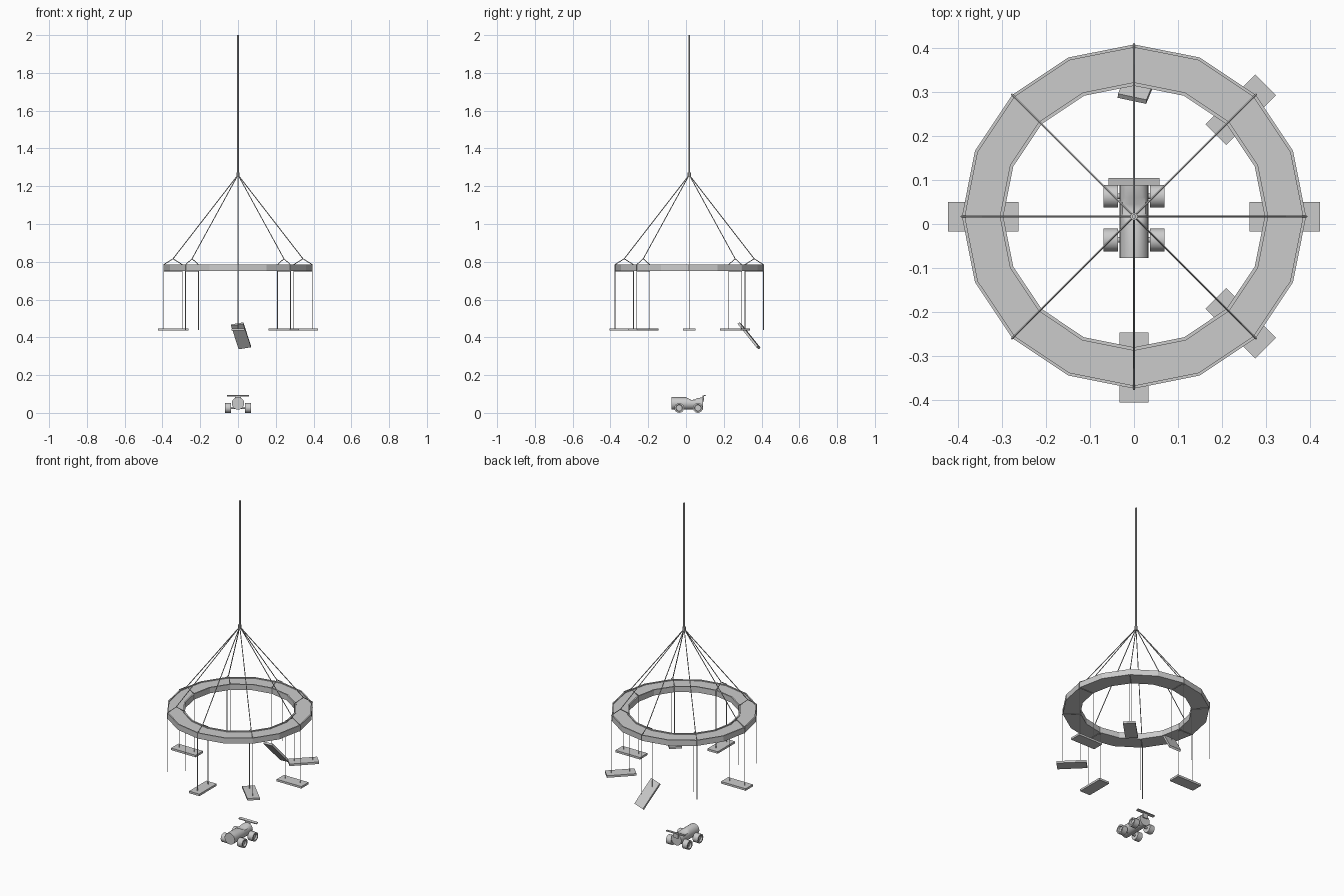
import bpy, bmesh, math
from mathutils import Vector, Matrix

if "Cube" in bpy.data.objects:
    bpy.data.objects.remove(bpy.data.objects["Cube"])

CY = 0.017                      # carousel centre in y
RO, RI = 0.391, 0.297           # ring radii
Z0, Z1 = 0.752, 0.785           # ring bottom / top


def finish(name, bm, smooth=False):
    bmesh.ops.recalc_face_normals(bm, faces=bm.faces[:])
    me = bpy.data.meshes.new(name)
    bm.to_mesh(me)
    bm.free()
    ob = bpy.data.objects.new(name, me)
    bpy.context.collection.objects.link(ob)
    if smooth:
        bpy.ops.object.select_all(action='DESELECT')
        ob.select_set(True)
        bpy.context.view_layer.objects.active = ob
        bpy.ops.object.shade_smooth_by_angle(angle=math.radians(35))
    return ob


def rod(bm, a, b, r, n=6):
    a, b = Vector(a), Vector(b)
    d = b - a
    m = Matrix.Translation((a + b) / 2) @ d.to_track_quat('Z', 'Y').to_matrix().to_4x4()
    bmesh.ops.create_cone(bm, cap_ends=True, segments=n, radius1=r, radius2=r,
                          depth=d.length, matrix=m)


def box(bm, size, m):
    bmesh.ops.create_cube(bm, size=1, matrix=m @ Matrix.Diagonal((*size, 1)))


def bridge(bm, loops, closed):
    n = len(loops[0])
    pairs = zip(loops, loops[1:] + loops[:1]) if closed else zip(loops, loops[1:])
    for p, q in pairs:
        for i in range(n):
            j = (i + 1) % n
            bm.faces.new((p[i], p[j], q[j], q[i]))


def polar(deg, r, z):
    a = math.radians(deg)
    return Vector((r * math.cos(a), CY + r * math.sin(a), z))


# 16-sided ring with a shallow rim on both edges
bm = bmesh.new()
profile = [(RI, Z0), (RO, Z0), (RO, Z1), (RO - .007, Z1), (RO - .007, Z1 - .005),
           (RI + .008, Z1 - .005), (RI + .008, Z1), (RI, Z1)]
bridge(bm, [[bm.verts.new(polar(k * 22.5, r, z)) for r, z in profile]
            for k in range(16)], True)
finish("ring", bm)

# Centre pole and collar
bm = bmesh.new()
rod(bm, (0, CY, 1.25), (0, CY, 2.0), 0.005, 8)
finish("hanging_pole", bm)
bm = bmesh.new()
rod(bm, (0, CY, 1.248), (0, CY, 1.272), 0.009, 8)
finish("pole_collar", bm)

# Eight cable sets: apex cable, split over the ring, two hanging ropes
for k in range(8):
    d = k * 45
    o, i = RO + .002, RI - .002
    bm = bmesh.new()
    peak = polar(d, 0.344, 0.816)
    rod(bm, (0, CY, 1.26), peak, 0.0024)
    for r in (o, i):
        rod(bm, peak, polar(d, r, Z1), 0.0022)
        rod(bm, polar(d, r, Z1), polar(d, r, 0.438), 0.0019, 4)
    rod(bm, polar(d, o, Z0 - .001), polar(d, i, Z0 - .001), 0.0019, 4)
    finish(f"ropes_{k}", bm)

# Level swing seats; two places have lost theirs
for d in (0, 45, 180, 270, 315):
    bm = bmesh.new()
    box(bm, (0.16, 0.067, 0.012),
        Matrix.Translation(polar(d, 0.343, 0.441)) @ Matrix.Rotation(math.radians(d), 4, 'Z'))
    finish(f"seat_{d}", bm)

# Broken seat dangling at the back
bm = bmesh.new()
u = Vector((0.042, 0.102, -0.128)).normalized()
v = Vector((0.063, -0.0134, 0.010))
v = (v - u * v.dot(u)).normalized()
m = Matrix((u, v, u.cross(v))).transposed().to_4x4()
box(bm, (0.164, 0.067, 0.012), Matrix.Translation((0.016, 0.334, 0.408)) @ m)
finish("broken_seat", bm)

# Toy car body: round loft with a cockpit dip
bm = bmesh.new()
loops = []
for y, top in [(-.077, .083), (0.0, .083), (.012, .077), (.028, .069),
               (.045, .070), (.06, .078), (.09, .083)]:
    ring = []
    for s in range(20):
        a = math.tau * s / 20
        ring.append(bm.verts.new((.033 * math.cos(a), y, min(.05 + .033 * math.sin(a), top))))
    loops.append(ring)
bridge(bm, loops, False)
bm.faces.new(loops[0])
bm.faces.new(loops[-1])
finish("car_body", bm, True)

# Rear wing and its strut
bm = bmesh.new()
box(bm, (.116, .017, .005), Matrix.Translation((0, .096, .091)) @ Matrix.Rotation(.15, 4, 'X'))
box(bm, (.03, .008, .03), Matrix.Translation((0, .092, .076)))
finish("car_wing", bm)

# Wheels with recessed faces, plus axles
for label, y in (("front", -.036), ("rear", .063)):
    bm = bmesh.new()
    rod(bm, (-.062, y, .026), (.062, y, .026), .006, 12)
    finish(f"{label}_axle", bm, True)
    for side, s in (("right", 1), ("left", -1)):
        bm = bmesh.new()
        prof = [(.036, 0.015), (.036, .026), (.069, .026), (.069, .018), (.06, .016)]
        loops = [[bm.verts.new((s * x, y + r * math.cos(math.tau * t / 20),
                                .026 + r * math.sin(math.tau * t / 20))) for t in range(20)]
                 for x, r in prof]
        bridge(bm, loops, False)
        bm.faces.new(loops[0])
        bm.faces.new(loops[-1])
        finish(f"{label}_{side}_wheel", bm, True)
